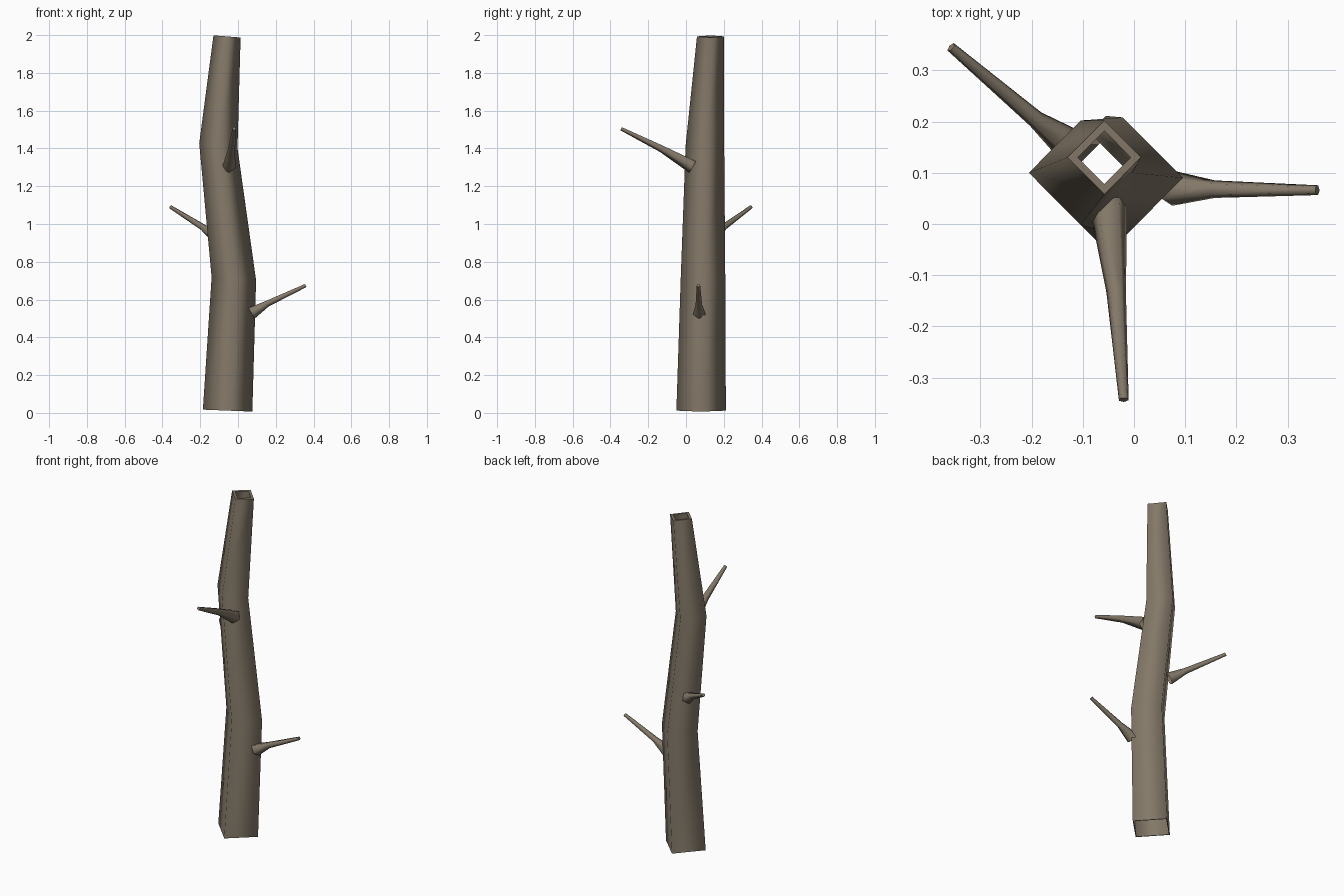
import bpy, bmesh
from math import cos, sin, tau
from mathutils import Vector, Matrix

cube = bpy.data.objects.get("Cube")
if cube:
    bpy.data.objects.remove(cube)

# Bark material
bark = bpy.data.materials.new("bark")
bark.use_nodes = True
colour = (0.23, 0.19, 0.14, 1)
bark.diffuse_color = colour
shader = bark.node_tree.nodes["Principled BSDF"]
shader.inputs["Base Color"].default_value = colour
shader.inputs["Roughness"].default_value = 0.9


def add_ring(bm, centre, radius, sides, frame):
    """Regular polygon in the plane of the frame's x and y axes."""
    return [bm.verts.new(Vector(centre) + frame @ Vector(
        (radius * cos(tau * i / sides), radius * sin(tau * i / sides), 0)))
        for i in range(sides)]


def bridge(bm, lower, upper):
    n = len(lower)
    return [bm.faces.new((lower[i], lower[(i + 1) % n],
                          upper[(i + 1) % n], upper[i])) for i in range(n)]


def finish(bm, name):
    mesh = bpy.data.meshes.new(name)
    bm.to_mesh(mesh)
    bm.free()
    mesh.materials.append(bark)
    obj = bpy.data.objects.new(name, mesh)
    bpy.context.collection.objects.link(obj)
    return obj


# Trunk: crooked four-sided tube, open at both ends, (centre, radius, tilt)
sections = [
    ((-0.055, 0.08, 0.012), 0.131, 0.04),
    ((-0.022, 0.09, 0.71), 0.118, 0.07),
    ((-0.104, 0.10, 1.415), 0.102, 0.12),
    ((-0.058, 0.13, 1.993), 0.072, 0.08),
]
bm = bmesh.new()
rings = [add_ring(bm, c, r, 4, Matrix.Rotation(t, 3, 'Y')) for c, r, t in sections]
for lower, upper in zip(rings, rings[1:]):
    for face in bridge(bm, lower, upper):
        face.smooth = True

# Flat rim at the top and the hollow inside it
centre, radius, tilt = sections[-1]
frame = Matrix.Rotation(tilt, 3, 'Y')
lip = add_ring(bm, centre, radius - 0.02, 4, frame)
bridge(bm, rings[-1], lip)
inner = [lip]
for c, r, t in reversed(sections[:-1]):
    inner.append(add_ring(bm, c, r - 0.006, 4, Matrix.Rotation(t, 3, 'Y')))
for upper, lower in zip(inner, inner[1:]):
    for face in bridge(bm, upper, lower):
        face.smooth = True
bridge(bm, inner[-1], rings[0])
for ring in (rings[0], rings[-1], lip, inner[-1]):
    for a, b in zip(ring, ring[1:] + ring[:1]):
        bm.edges.get((a, b)).smooth = False
finish(bm, "trunk")


# Branches: five-sided tapering twigs with a slight bend
def branch(name, points, radii):
    pts = [Vector(p) for p in points]
    bm = bmesh.new()
    loops = []
    for i, (p, r) in enumerate(zip(pts, radii)):
        along = (pts[min(i + 1, len(pts) - 1)] - pts[max(i - 1, 0)]).normalized()
        side = along.cross(Vector((0, 0, 1))).normalized()
        up = side.cross(along)
        frame = Matrix((-up, side, -along)).transposed()
        frame.col[2] = along
        loops.append(add_ring(bm, p, r, 5, frame))
    for lower, upper in zip(loops, loops[1:]):
        for face in bridge(bm, lower, upper):
            face.smooth = True
    bm.faces.new(loops[-1])
    for a, b in zip(loops[-1], loops[-1][1:] + loops[-1][:1]):
        bm.edges.get((a, b)).smooth = False
    bmesh.ops.recalc_face_normals(bm, faces=bm.faces)
    finish(bm, name)


radii = (0.036, 0.018, 0.01)
branch("left_branch",
       [(0.07, 0.07, 0.53), (0.155, 0.068, 0.58), (0.358, 0.066, 0.675)], radii)
branch("front_branch",
       [(-0.05, 0.035, 1.305), (-0.035, -0.13, 1.4), (-0.02, -0.343, 1.505)],
       (0.038, 0.02, 0.01))
branch("back_branch",
       [(-0.12, 0.15, 0.935), (-0.19, 0.203, 0.985), (-0.357, 0.345, 1.09)], radii)
